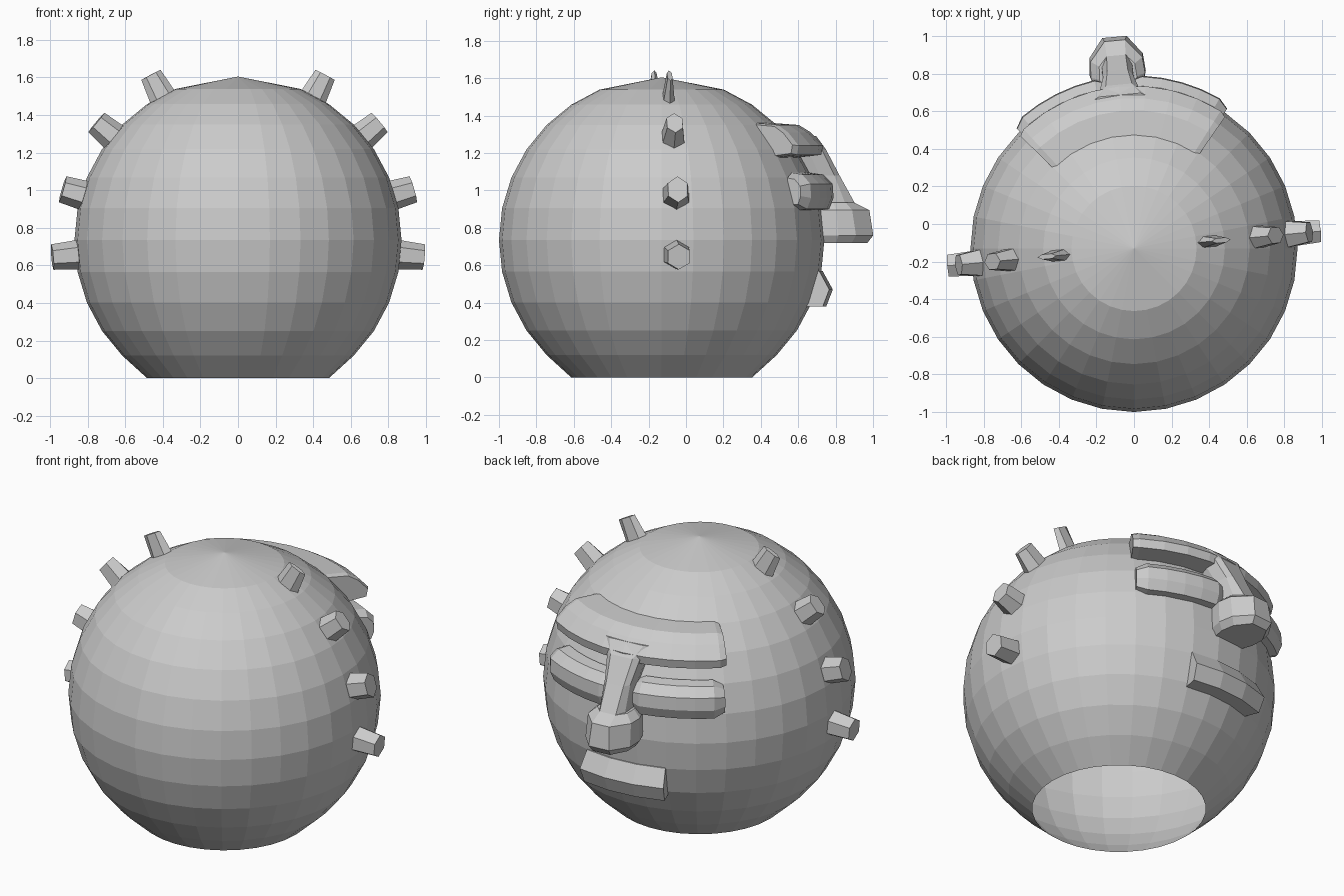
import bpy, bmesh
from math import sin, cos, radians, pi
from mathutils import Matrix

if "Cube" in bpy.data.objects:
    bpy.data.objects.remove(bpy.data.objects["Cube"])

CENTRE_Y, CENTRE_Z, R = -0.13, 0.735, 0.87
TURN = radians(5.3)          # face and spikes are turned slightly about z
PLACE = Matrix.Translation((0, CENTRE_Y, 0)) @ Matrix.Rotation(TURN, 4, 'Z')


def loft(name, rings, apex=None, cap=True, matrix=PLACE):
    """Skin a list of equal-length closed rings."""
    bm = bmesh.new()
    vs = [[bm.verts.new(p) for p in ring] for ring in rings]
    n = len(vs[0])
    for a, b in zip(vs, vs[1:]):
        for i in range(n):
            j = (i + 1) % n
            bm.faces.new((a[i], a[j], b[j], b[i]))
    if apex:
        top = bm.verts.new(apex)
        for i in range(n):
            bm.faces.new((vs[0][(i + 1) % n], vs[0][i], top))
    if cap:
        bm.faces.new(vs[0])
        bm.faces.new(vs[-1][::-1])
    bm.transform(matrix)
    bmesh.ops.recalc_face_normals(bm, faces=bm.faces)
    me = bpy.data.meshes.new(name)
    bm.to_mesh(me)
    bm.free()
    ob = bpy.data.objects.new(name, me)
    bpy.context.collection.objects.link(ob)
    return ob


def arc_bar(name, profile, start, end, steps, bevel=0.0, shrink=1.0):
    """Sweep an (radius, z) profile around the head between two angles."""
    cr = sum(p[0] for p in profile) / len(profile) - 0.04
    cz = sum(p[1] for p in profile) / len(profile)

    def ring(deg, s):
        a = radians(deg)
        pts = [(cr + (r - cr) * s, cz + (z - cz) * s) for r, z in profile]
        return [(r * sin(a), r * cos(a), z) for r, z in pts]

    lo, hi = start + bevel, end - bevel
    rings = [ring(lo + (hi - lo) * i / steps, 1) for i in range(steps + 1)]
    if bevel:
        rings = [ring(start, shrink)] + rings + [ring(end, shrink)]
    return loft(name, rings)


# Round body, open at the bottom
body = []
for k in range(2, 14):
    t = k * pi / 16
    z = CENTRE_Z + R * cos(t) if k < 13 else 0.0
    body.append([(R * sin(t) * cos(i * pi / 16), R * sin(t) * sin(i * pi / 16), z)
                 for i in range(32)])
loft("body", body, apex=(0, 0, CENTRE_Z + R), cap=False,
     matrix=Matrix.Translation((0, CENTRE_Y, 0)))

# Hexagonal spikes: angle from top, tip distance, tall base/tip, thick base/tip
spikes = [(27.9, 0.995, 0.080, 0.058, 0.037, 0.013),
          (50.4, 0.982, 0.083, 0.067, 0.066, 0.042),
          (73.9, 0.975, 0.083, 0.072, 0.078, 0.052),
          (95.2, 0.996, 0.083, 0.068, 0.070, 0.058)]
for side in (-1, 1):
    for num, (ang, tip, tb, tt, wb, wt) in enumerate(spikes, 1):
        a = radians(ang)
        rings = []
        for d, tall, wide in ((0.80, tb, wb), (tip, tt, wt)):
            ring = []
            for k in range(6):
                u, v = tall * cos(k * pi / 3), wide * sin(k * pi / 3) / 0.866
                ring.append((side * (d * sin(a) - u * cos(a)), v,
                             CENTRE_Z + d * cos(a) + u * sin(a)))
            rings.append(ring)
        loft(f"spike_{'left' if side < 0 else 'right'}_{num}", rings)

# Brow shelf
arc_bar("brow", [(0.60, 1.36), (0.735, 1.35), (0.80, 1.31), (0.865, 1.24),
                 (0.855, 1.19), (0.68, 1.17)], -40, 40, 8, 2.5, 0.9)

# Closed eyelids, as chamfered bars
eye = [(0.80, 1.095), (0.865, 1.085), (0.915, 1.035), (0.92, 0.96),
       (0.895, 0.90), (0.80, 0.89)]
for side, label in ((-1, "left"), (1, "right")):
    s, e = sorted((side * 4, side * 39))
    arc_bar(f"eye_{label}", eye, s, e, 4, 4, 0.72)

# Mouth bar
arc_bar("mouth", [(0.78, 0.575), (0.86, 0.57), (0.915, 0.47), (0.88, 0.38),
                  (0.75, 0.38)], -17, 17, 3)


# Nose bridge and nose tip from horizontal sections
def section(z, front, tip, wing, mid, back):
    half = [(wing * 0.8, back), (wing, back + (mid - back) * 0.5), (wing * 0.95, mid),
            (tip, front)]
    return [(x, y, z) for x, y in half] + [(-x, y, z) for x, y in half[::-1]]


loft("nose_bridge", [section(1.29, 0.82, 0.11, 0.16, 0.80, 0.66),
                     section(1.22, 0.875, 0.07, 0.11, 0.85, 0.70),
                     section(1.08, 0.95, 0.055, 0.085, 0.92, 0.76),
                     section(0.90, 1.05, 0.05, 0.085, 0.99, 0.80)])
loft("nose_tip", [section(0.935, 1.03, 0.05, 0.10, 0.98, 0.84),
                  section(0.895, 1.11, 0.055, 0.145, 1.01, 0.84),
                  section(0.76, 1.13, 0.065, 0.15, 1.03, 0.84),
                  section(0.72, 1.10, 0.055, 0.12, 1.01, 0.84)])
